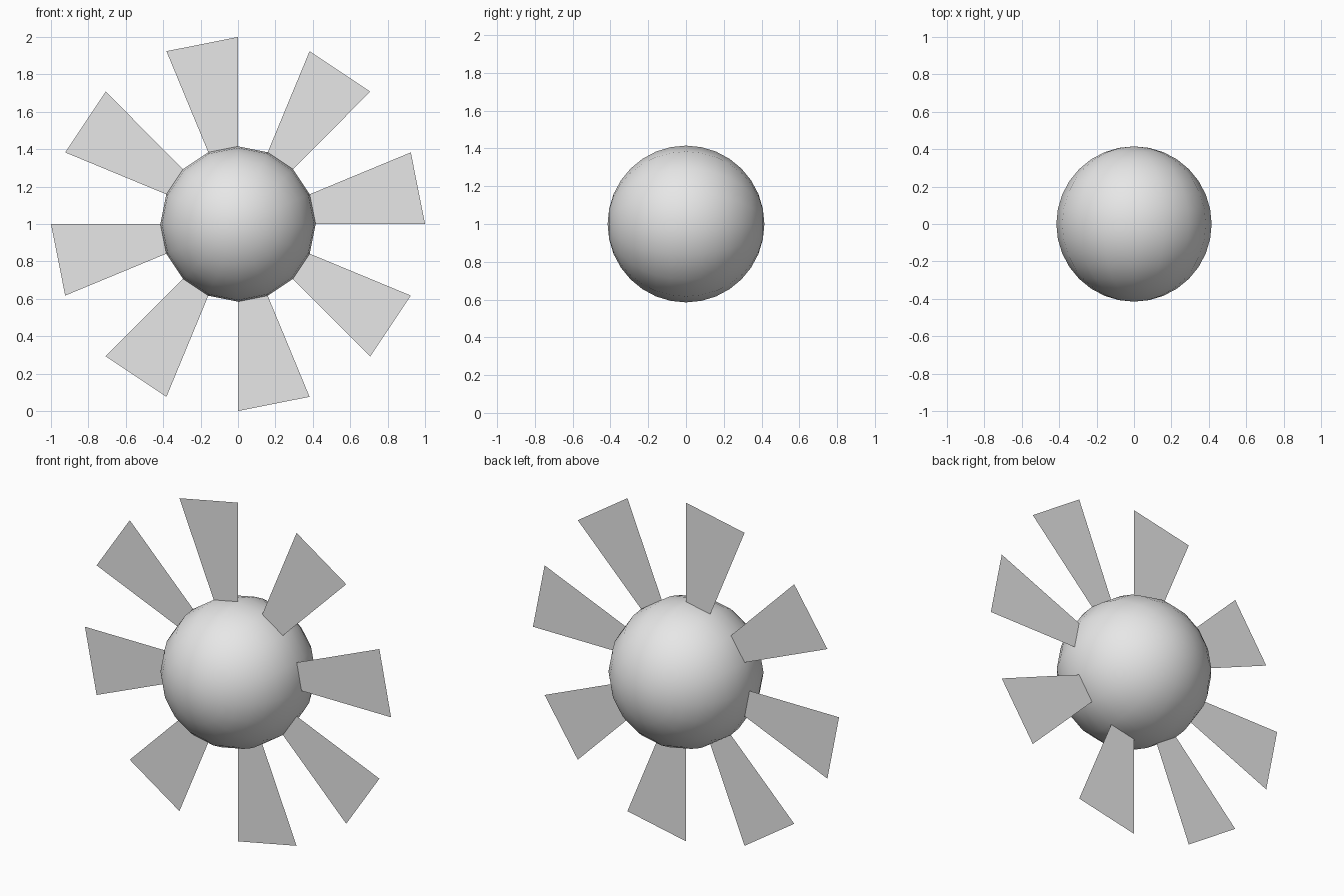
import bpy
import math

if "Cube" in bpy.data.objects:
    bpy.data.objects.remove(bpy.data.objects["Cube"])

CENTRE_Z, BALL_R, TIP_R, BLADES = 1.0, 0.415, 1.0, 8

grey = bpy.data.materials.new("light grey")
grey.diffuse_color = (0.8, 0.8, 0.8, 1)
grey.use_nodes = True
grey.node_tree.nodes["Principled BSDF"].inputs["Base Color"].default_value = grey.diffuse_color

# Central ball, poles along y so the blades meet its 16-sided equator
bpy.ops.mesh.primitive_uv_sphere_add(segments=16, ring_count=16, radius=BALL_R,
                                     location=(0, 0, CENTRE_Z),
                                     rotation=(math.pi / 2, 0, 0))
ball = bpy.context.object
ball.name = "ball"
ball.data.materials.append(grey)
bpy.ops.object.shade_smooth()


def polar(radius, degrees):
    a = math.radians(degrees)
    return (radius * math.cos(a), 0, radius * math.sin(a))


# Flat tapered blades, each spanning one side of the equator
for i in range(BLADES):
    start = i * 360 / BLADES
    end = start + 180 / BLADES
    verts = [polar(BALL_R, start), polar(TIP_R, start),
             polar(TIP_R, end), polar(BALL_R, end)]
    mesh = bpy.data.meshes.new("blade")
    mesh.from_pydata(verts, [], [(0, 1, 2, 3)])
    mesh.materials.append(grey)
    blade = bpy.data.objects.new(f"blade_{i + 1}", mesh)
    blade.location.z = CENTRE_Z
    bpy.context.collection.objects.link(blade)
